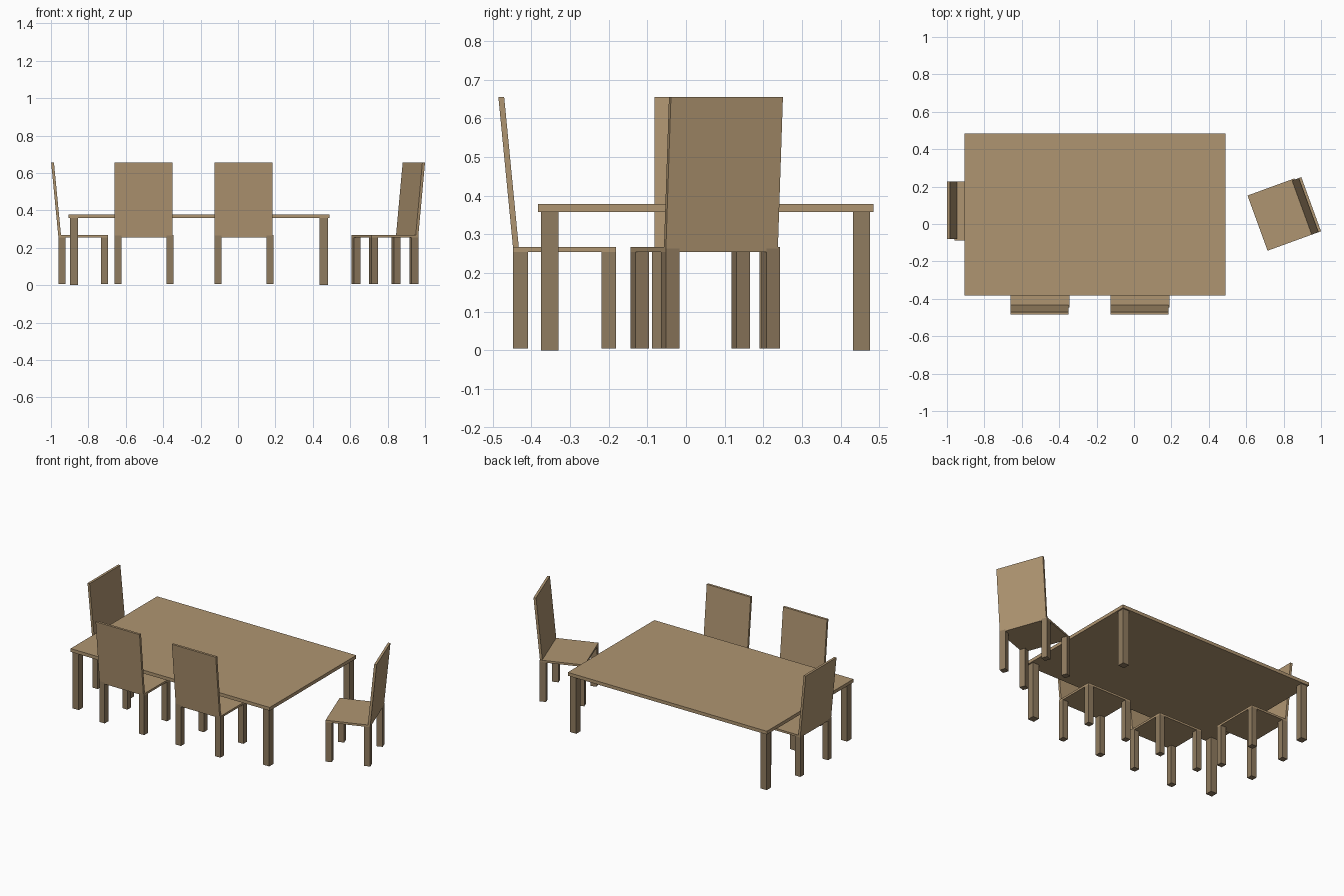
import bpy, bmesh
from math import radians
from mathutils import Matrix

if "Cube" in bpy.data.objects:
    bpy.data.objects.remove(bpy.data.objects["Cube"])


def material(name, rgb):
    m = bpy.data.materials.new(name)
    m.diffuse_color = (*rgb, 1)
    m.use_nodes = True
    m.node_tree.nodes["Principled BSDF"].inputs["Base Color"].default_value = m.diffuse_color
    return m


light_wood = material("light_wood", (0.43, 0.30, 0.165))
dark_wood = material("dark_wood", (0.28, 0.20, 0.115))


def box(name, x, y, z, mat, place=Matrix(), lean=0.0):
    """Box spanning the (min, max) ranges; lean shifts its top along y."""
    bm = bmesh.new()
    bmesh.ops.create_cube(bm, size=1)
    for v in bm.verts:
        top = v.co.z > 0
        v.co = (x[v.co.x > 0], y[v.co.y > 0] + (lean if top else 0), z[top])
    mesh = bpy.data.meshes.new(name)
    bm.to_mesh(mesh)
    bm.free()
    mesh.materials.append(mat)
    ob = bpy.data.objects.new(name, mesh)
    ob.matrix_world = place
    bpy.context.collection.objects.link(ob)
    return ob


# Table: thin top on four square legs
box("table_top", (-0.907, 0.490), (-0.382, 0.485), (0.358, 0.379), light_wood)
for x in ((-0.899, -0.855), (0.437, 0.481)):
    for y in ((-0.375, -0.330), (0.432, 0.476)):
        box("table_leg", x, y, (0, 0.360), dark_wood)


# Chair: local +y is the sitter's facing direction
def chair(name, cx, cy, angle):
    place = Matrix.Translation((cx, cy, 0)) @ Matrix.Rotation(radians(angle), 4, 'Z')
    w, d, t = 0.157, 0.1325, 0.037
    box(name + "_seat", (-w, w), (-d, d), (0.254, 0.267), light_wood, place)
    box(name + "_backrest", (-w, 0.151), (-d, -d + 0.015), (0.254, 0.655),
        light_wood, place, lean=-0.039)
    for x in ((-w, -w + t), (w - t, w)):
        # rear legs run up behind the seat, front legs stop below it
        box(name + "_rear_leg", x, (-d - 0.001, -d + t), (0.005, 0.266), dark_wood, place)
        box(name + "_front_leg", x, (d - t, d), (0.005, 0.255), dark_wood, place)


chair("left_side_chair", -0.5025, -0.3135, 0)
chair("right_side_chair", 0.0325, -0.3135, 0)
chair("head_chair", -0.8275, 0.0695, -90)
chair("turned_chair", 0.785, 0.05, 110)
